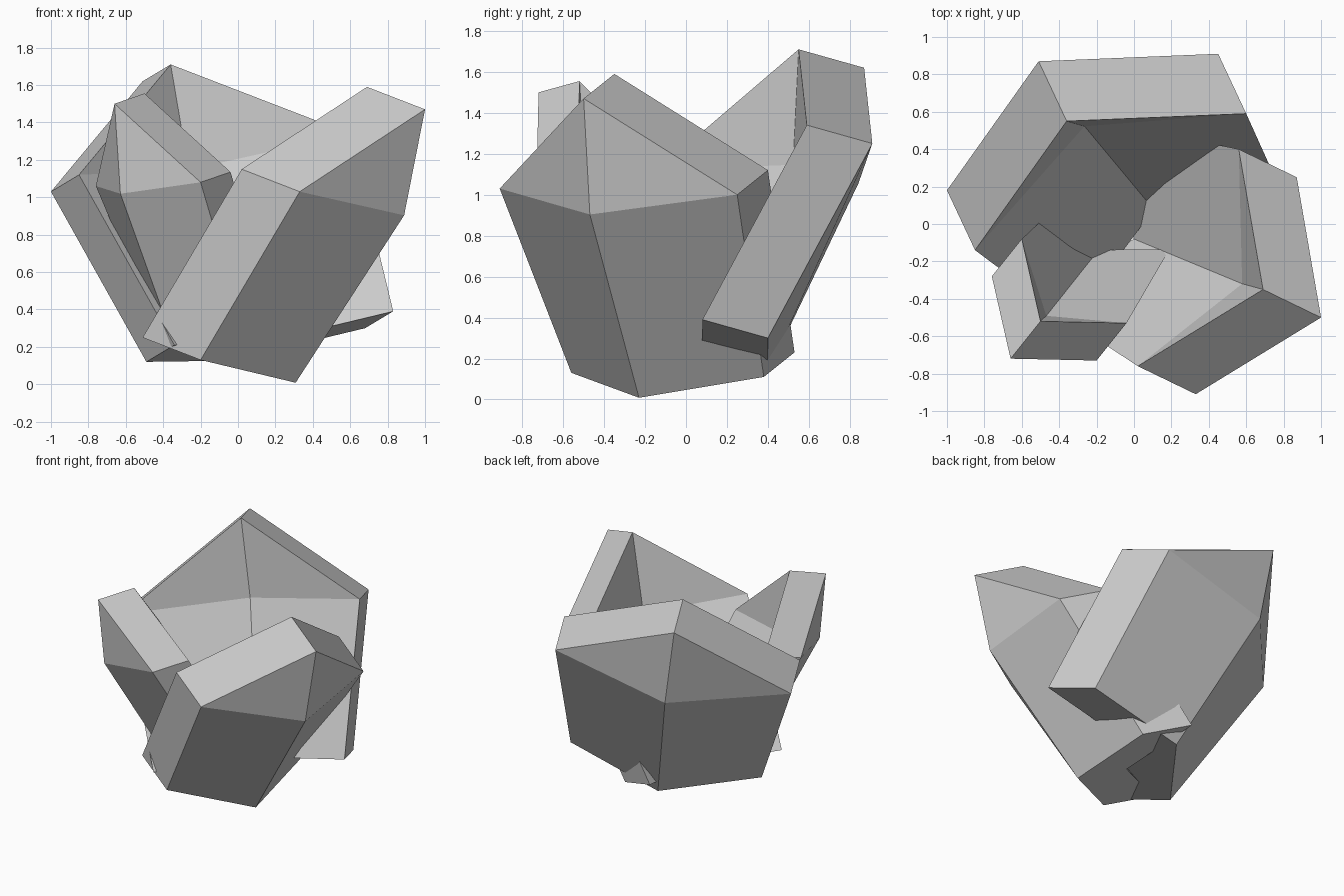
import bpy, bmesh
from mathutils import Vector

if "Cube" in bpy.data.objects:
    bpy.data.objects.remove(bpy.data.objects["Cube"])

FOLD = 0.93  # crease depth relative to the plate thickness


def folded_plate(name, apex, sides, feet, inward):
    """Pointed plate creased down its middle and extruded along 'inward'."""
    d = Vector(inward)
    left, right = map(Vector, sides)
    foot_l, foot_r = map(Vector, feet)
    crease = (left + right) / 2 - d * FOLD
    heel = (foot_l + foot_r) / 2 - d * FOLD
    bm = bmesh.new()
    a, l, c, r, fl, h, fr = [bm.verts.new(p) for p in
                             (Vector(apex), left, crease, right, foot_l, heel, foot_r)]
    outer = [bm.faces.new(f) for f in
             ((l, c, a), (c, r, a), (l, fl, h, c), (c, h, fr, r))]
    # Keep the outer skin and extrude a copy inwards for the thickness
    ext = bmesh.ops.extrude_face_region(bm, geom=outer, use_keep_orig=True)
    bmesh.ops.translate(bm, vec=d, verts=[v for v in ext["geom"]
                                         if isinstance(v, bmesh.types.BMVert)])
    bmesh.ops.recalc_face_normals(bm, faces=bm.faces)
    mesh = bpy.data.meshes.new(name)
    bm.to_mesh(mesh)
    bm.free()
    obj = bpy.data.objects.new(name, mesh)
    bpy.context.collection.objects.link(obj)
    return obj


# Right-hand petal
folded_plate("right_petal", (1.0, -0.5, 1.47),
             ((0.33, -0.91, 1.03), (0.87, 0.25, 1.0)),
             ((-0.2, -0.56, 0.13), (0.24, 0.38, 0.11)), (-0.31, 0.15, 0.12))

# Wide back petal
folded_plate("back_petal", (-0.51, 0.87, 1.62),
             ((0.45, 0.91, 1.25), (-1.0, 0.18, 1.03)),
             ((0.68, 0.40, 0.30), (-0.49, -0.20, 0.12)), (0.15, -0.32, 0.09))

# Small front-left petal
folded_plate("small_petal", (-0.66, -0.72, 1.50),
             ((-0.76, -0.28, 1.06), (-0.2, -0.73, 1.08)),
             ((-0.43, 0.03, 0.28), (0.03, -0.335, 0.30)), (0.16, 0.20, 0.055))
